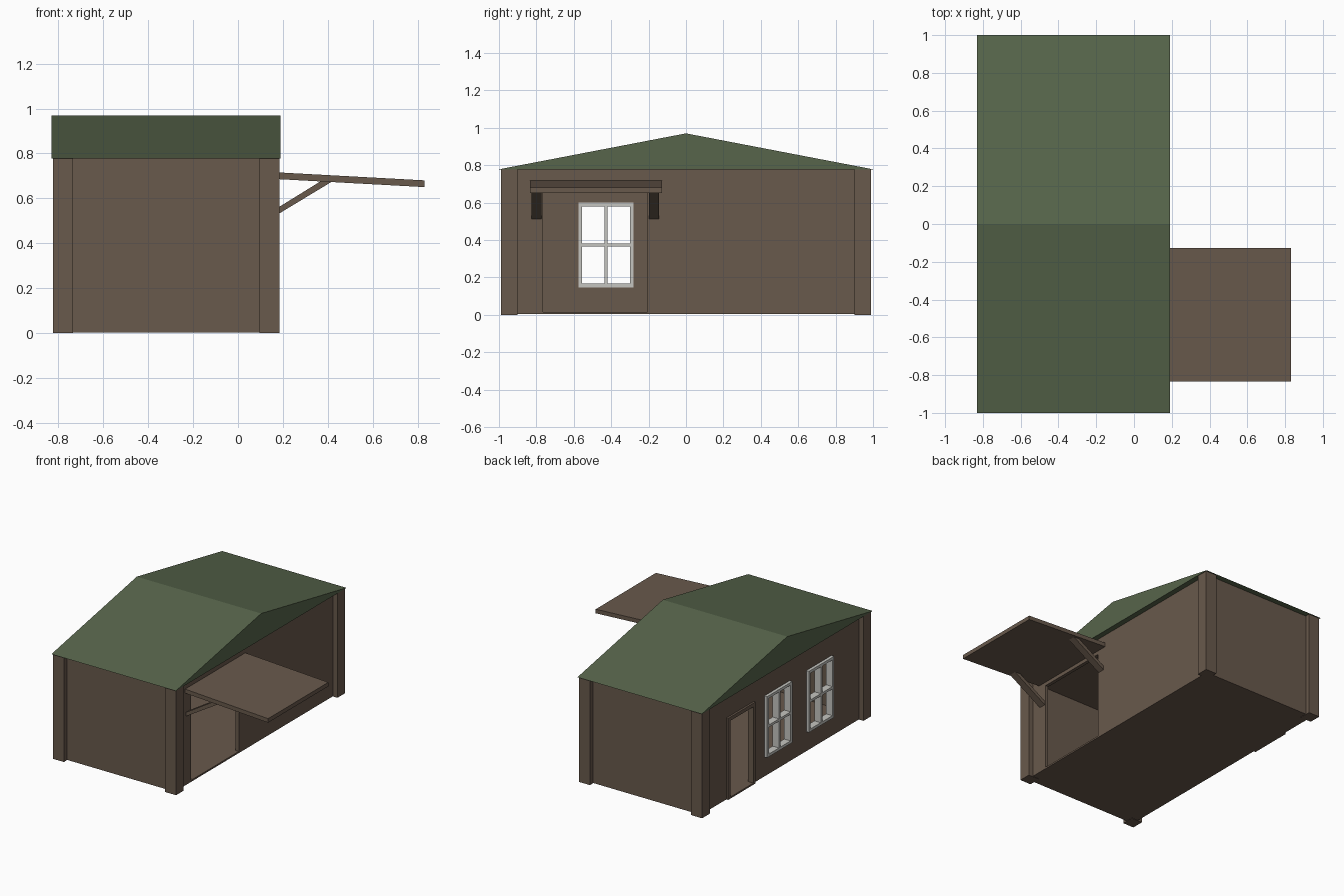
import bpy, bmesh
from mathutils import Vector

if "Cube" in bpy.data.objects:
    bpy.data.objects.remove(bpy.data.objects["Cube"])


def material(name, rgb):
    m = bpy.data.materials.new(name)
    m.diffuse_color = (*rgb, 1)
    m.use_nodes = True
    m.node_tree.nodes["Principled BSDF"].inputs["Base Color"].default_value = m.diffuse_color
    return m


BROWN = material("brown wood", (0.14, 0.10, 0.072))
GREEN = material("green roof", (0.095, 0.13, 0.07))
GREY = material("pale frame", (0.56, 0.56, 0.53))


def finish(name, bm, mat):
    bmesh.ops.recalc_face_normals(bm, faces=bm.faces)
    me = bpy.data.meshes.new(name)
    bm.to_mesh(me)
    bm.free()
    me.materials.append(mat)
    ob = bpy.data.objects.new(name, me)
    bpy.context.collection.objects.link(ob)
    return ob


def extrude_all(bm, vec):
    """Give a flat sheet thickness along vec."""
    r = bmesh.ops.extrude_face_region(bm, geom=bm.faces[:], use_keep_orig=True)
    moved = [g for g in r["geom"] if isinstance(g, bmesh.types.BMVert)]
    bmesh.ops.translate(bm, verts=moved, vec=vec)


def prism(name, points, vec, mat):
    bm = bmesh.new()
    bm.faces.new([bm.verts.new(p) for p in points])
    extrude_all(bm, Vector(vec))
    return finish(name, bm, mat)


def box(name, x, y, z, mat=BROWN):
    pts = [(x[0], y[0], z[0]), (x[1], y[0], z[0]), (x[1], y[1], z[0]), (x[0], y[1], z[0])]
    return prism(name, pts, (0, 0, z[1] - z[0]), mat)


def holed_panel(name, x, y, z, holes, mat=BROWN):
    """Panel facing x with rectangular holes (y0, y1, z0, z1)."""
    ys = sorted({*y, *(v for h in holes for v in h[:2])})
    zs = sorted({*z, *(v for h in holes for v in h[2:])})
    bm = bmesh.new()
    grid = {(a, b): bm.verts.new((x[0], a, b)) for a in ys for b in zs}
    for a, b in zip(ys, ys[1:]):
        for c, d in zip(zs, zs[1:]):
            my, mz = (a + b) / 2, (c + d) / 2
            if any(h[0] < my < h[1] and h[2] < mz < h[3] for h in holes):
                continue
            bm.faces.new([grid[a, c], grid[b, c], grid[b, d], grid[a, d]])
    loose = [v for v in bm.verts if not v.link_faces]
    bmesh.ops.delete(bm, geom=loose, context='VERTS')
    extrude_all(bm, Vector((x[1] - x[0], 0, 0)))
    return finish(name, bm, mat)


TOP = 0.778
WX, WY, T = (-0.79, 0.15), (-0.955, 0.955), 0.025
windows = [(-0.575, -0.28, 0.147, 0.60), (-0.085, 0.21, 0.147, 0.60)]
door = (0.34, 0.65, 0.015, 0.60)

# Floor and ceiling
box("floor", WX, WY, (0.003, 0.015))
box("ceiling", (WX[0] + T, WX[1] - T), (WY[0] + T, WY[1] - T), (TOP - 0.012, TOP - 0.002))

# Walls: left has door and windows, right has the wide opening
holed_panel("left_wall", (WX[0], WX[0] + T), WY, (0.003, TOP), windows + [door])
holed_panel("right_wall", (WX[1] - T, WX[1]), WY, (0.003, TOP), [(-0.765, -0.205, 0.015, 0.66)])
box("front_wall", (WX[0] + T, WX[1] - T), (WY[0], WY[0] + T), (0.003, TOP))
box("back_wall", (WX[0] + T, WX[1] - T), (WY[1] - T, WY[1]), (0.003, TOP))

# Corner posts
for xn, x in (("left", (-0.825, -0.735)), ("right", (0.095, 0.185))):
    for yn, y in (("front", (-0.99, -0.90)), ("back", (0.90, 0.99))):
        box(f"{yn}_{xn}_post", x, y, (0, TOP))

# Gabled roof with its ridge along x
prism("roof", [(-0.83, -1, TOP), (-0.83, 1, TOP), (-0.83, 0, 0.97)], (1.02, 0, 0), GREEN)

# Four-pane window frames
for i, (a, b, c, d) in enumerate(windows):
    e, my, mz = 0.02, (a + b) / 2, (c + d) / 2
    h = 0.009
    panes = [(p, q, r, s) for p, q in ((a + e, my - h), (my + h, b - e))
             for r, s in ((c + e, mz - h), (mz + h, d - e))]
    holed_panel(f"window_frame_{i + 1}", (-0.812, -0.76), (a, b), (c, d), panes, GREY)

# Door frame around the open left doorway
holed_panel("door_frame", (-0.805, -0.76), (door[0] - 0.005, door[1] + 0.005), (0.003, 0.607),
            [(door[0] + 0.02, door[1] - 0.02, 0.015, 0.58)])

# Sloping canopy and its two braces
prism("canopy", [(0.15, -0.833, 0.687), (0.83, -0.833, 0.65),
                 (0.83, -0.833, 0.68), (0.15, -0.833, 0.717)], (0, 0.705, 0), BROWN)
for n, y in (("front", -0.825), ("back", -0.198)):
    prism(f"{n}_canopy_brace", [(0.15, y, 0.512), (0.418, y, 0.674),
                                (0.37, y, 0.677), (0.15, y, 0.541)], (0, 0.053, 0), BROWN)
